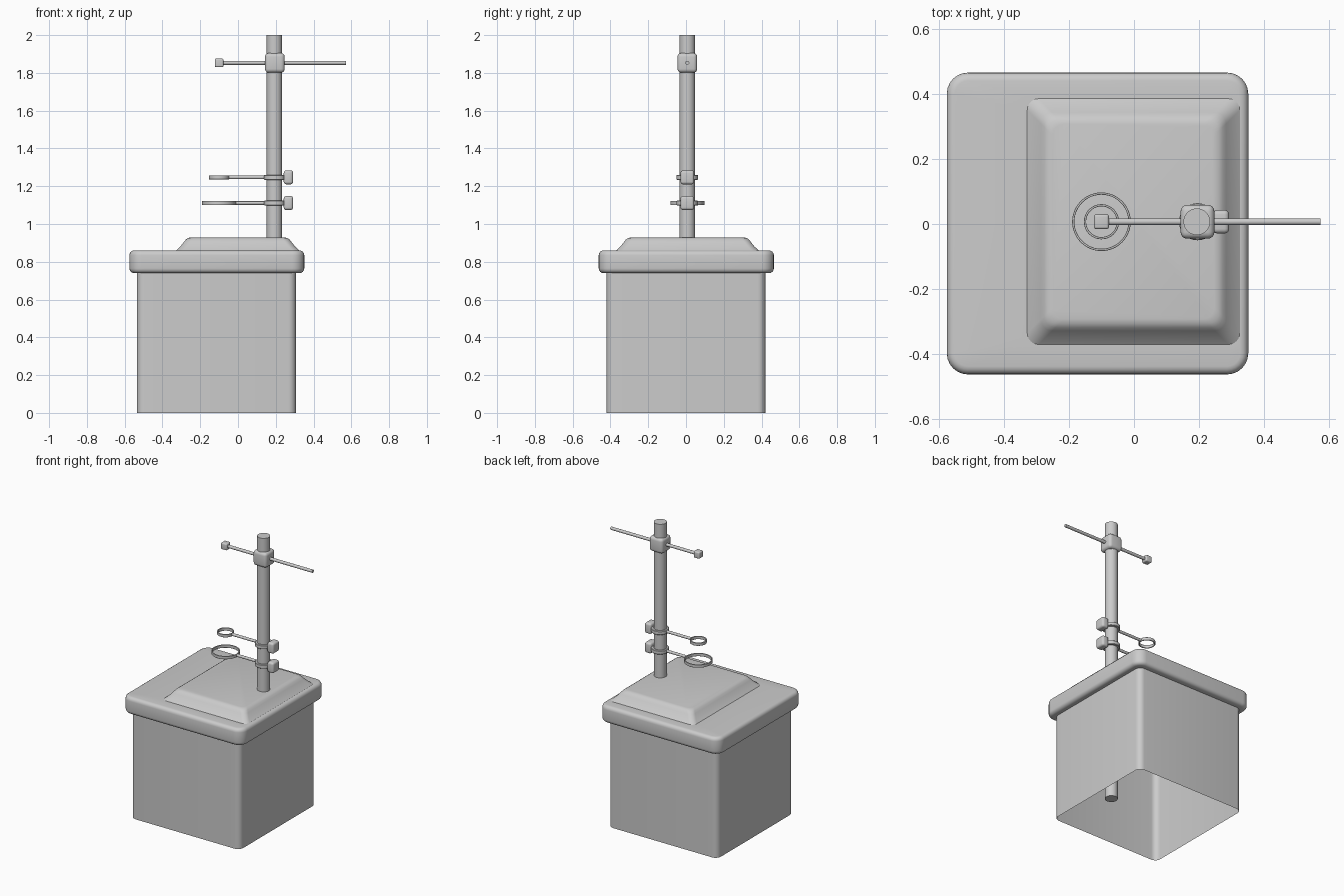
import bpy, bmesh, math
from mathutils import Matrix, Vector

if "Cube" in bpy.data.objects:
    bpy.data.objects.remove(bpy.data.objects["Cube"])

ROD_X, ROD_Y = 0.193, 0.007
RING_X = -0.10


def finish(bm, name):
    bmesh.ops.recalc_face_normals(bm, faces=bm.faces)
    me = bpy.data.meshes.new(name)
    bm.to_mesh(me)
    bm.free()
    ob = bpy.data.objects.new(name, me)
    bpy.context.collection.objects.link(ob)
    bpy.ops.object.select_all(action='DESELECT')
    ob.select_set(True)
    bpy.context.view_layer.objects.active = ob
    bpy.ops.object.shade_smooth_by_angle(angle=math.radians(32))
    return ob


def rounded_rect(x0, x1, y0, y1, r, z, seg=6):
    pts = []
    corners = [(x1 - r, y1 - r), (x0 + r, y1 - r), (x0 + r, y0 + r), (x1 - r, y0 + r)]
    for k, (cx, cy) in enumerate(corners):
        for i in range(seg + 1):
            a = math.pi / 2 * (k + i / seg)
            pts.append((cx + r * math.cos(a), cy + r * math.sin(a), z))
    return pts


def box(name, center, size, bevel):
    bm = bmesh.new()
    bmesh.ops.create_cube(bm, size=1, matrix=Matrix.Translation(center) @ Matrix.Diagonal((*size, 1)))
    bmesh.ops.bevel(bm, geom=bm.edges[:], offset=bevel, segments=4, profile=0.5, affect='EDGES')
    return finish(bm, name)


def cylinder(name, p0, p1, r, sides=32):
    p0, p1 = Vector(p0), Vector(p1)
    d = p1 - p0
    mat = Matrix.Translation((p0 + p1) / 2) @ d.to_track_quat('Z', 'Y').to_matrix().to_4x4()
    bm = bmesh.new()
    bmesh.ops.create_cone(bm, cap_ends=True, segments=sides, radius1=r, radius2=r, depth=d.length, matrix=mat)
    return finish(bm, name)


def band(name, x, z, r_in, r_out, h, sides=48):
    # Flat ring with slightly chamfered edges
    c = 0.15 * min(h, r_out - r_in)
    t = h / 2
    prof = [(r_in, -t + c), (r_in + c, -t), (r_out - c, -t), (r_out, -t + c),
            (r_out, t - c), (r_out - c, t), (r_in + c, t), (r_in, t - c)]
    bm = bmesh.new()
    rows = []
    for i in range(sides):
        a = 2 * math.pi * i / sides
        rows.append([bm.verts.new((x + r * math.cos(a), ROD_Y + r * math.sin(a), z + dz)) for r, dz in prof])
    n = len(prof)
    for i in range(sides):
        a, b = rows[i], rows[(i + 1) % sides]
        for j in range(n):
            k = (j + 1) % n
            bm.faces.new((a[j], b[j], b[k], a[k]))
    return finish(bm, name)


# Base: open-bottomed body, overhanging slab and raised plate, lofted in one skin
rings = [rounded_rect(-0.535, 0.307, -0.42, 0.42, 0.04, z) for z in (0, 0.74)]


def inset_ring(rect, r, d, z):
    x0, x1, y0, y1 = rect
    return rounded_rect(x0 + d, x1 - d, y0 + d, y1 - d, r - d, z)


slab = (-0.575, 0.351, -0.462, 0.465)
B = 0.025
arc = [math.pi / 2 * i / 4 for i in range(5)]
for a in arc:
    rings.append(inset_ring(slab, 0.065, B * (1 - math.sin(a)), 0.74 + B * (1 - math.cos(a))))
for a in arc:
    rings.append(inset_ring(slab, 0.065, B * (1 - math.cos(a)), 0.86 - B * (1 - math.sin(a))))
plate = (-0.328, 0.325, -0.37, 0.385)
for d, z in ((0, 0.86), (0.022, 0.88), (0.042, 0.905), (0.052, 0.918), (0.064, 0.926), (0.078, 0.929)):
    x0, x1, y0, y1 = plate
    rings.append(rounded_rect(x0 + d, x1 - d, y0 + d, y1 - d, 0.035, z))

bm = bmesh.new()
vr = [[bm.verts.new(p) for p in ring] for ring in rings]
for lo, hi in zip(vr, vr[1:]):
    for i in range(len(lo)):
        j = (i + 1) % len(lo)
        bm.faces.new((lo[i], lo[j], hi[j], hi[i]))
bm.faces.new(vr[-1])
finish(bm, "base")

# Upright rod, running down inside the base
cylinder("upright_rod", (ROD_X, ROD_Y, 0), (ROD_X, ROD_Y, 2.0), 0.041, 48)

# Upper sliding bar with clamp block and end knob
box("upper_clamp", (ROD_X + 0.002, ROD_Y, 1.853), (0.104, 0.104, 0.104), 0.02)
cylinder("upper_bar", (-0.1, ROD_Y, 1.853), (0.573, ROD_Y, 1.853), 0.0105, 24)
box("upper_bar_knob", (RING_X, ROD_Y, 1.853), (0.046, 0.046, 0.046), 0.008)

# Two support rings, each with arm, collar and clamp nut
for label, z, r in (("small", 1.247, 0.054), ("large", 1.111, 0.09)):
    band(label + "_ring", RING_X, z, r - 0.007, r, 0.021)
    cylinder(label + "_arm", (RING_X + r - 0.004, ROD_Y, z), (0.292, ROD_Y, z), 0.0095, 24)
    band(label + "_collar", ROD_X + 0.002, z, 0.038, 0.057, 0.026)
    box(label + "_nut", (0.267, ROD_Y, z), (0.05, 0.072, 0.074), 0.014)
